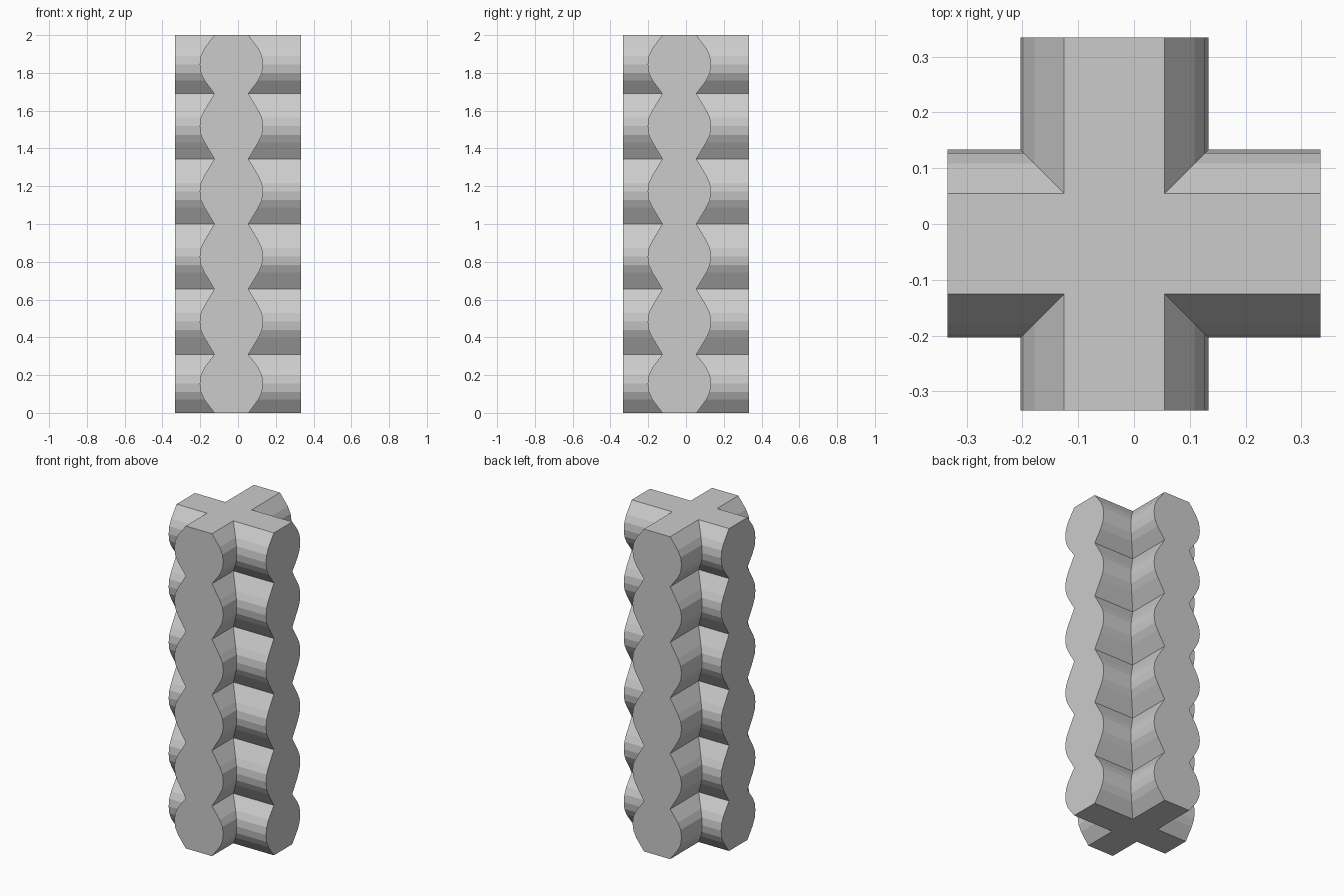
import bpy, bmesh

cube = bpy.data.objects.get("Cube")
if cube:
    bpy.data.objects.remove(cube, do_unlink=True)

REACH = 0.334      # arm ends, from the origin
CENTRE = -0.035    # the arms sit slightly off centre
NECK = 0.09        # half width of an arm at the grooves
GROOVES = [0, 0.31, 0.655, 1.0, 1.345, 1.69, 2.0]
BULGE = [(-0.085, 0.143), (-0.045, 0.162), (0, 0.168), (0.045, 0.162), (0.085, 0.143)]

# Scalloped edge profile: (height, half width)
profile = [(GROOVES[0], NECK)]
for low, high in zip(GROOVES, GROOVES[1:]):
    mid = (low + high) / 2
    profile += [(mid + dz, half) for dz, half in BULGE]
    profile.append((high, NECK))


def cross_ring(bm, z, half):
    """Plus-shaped outline, counter-clockwise."""
    a, b, r = CENTRE - half, CENTRE + half, REACH
    outline = [(b, b), (b, r), (a, r), (a, b), (-r, b), (-r, a),
               (a, a), (a, -r), (b, -r), (b, a), (r, a), (r, b)]
    return [bm.verts.new((x, y, z)) for x, y in outline]


# Loft the plus outline up the profile
bm = bmesh.new()
rings = [cross_ring(bm, z, half) for z, half in profile]
for lower, upper in zip(rings, rings[1:]):
    for i in range(len(lower)):
        j = (i + 1) % len(lower)
        bm.faces.new((lower[i], lower[j], upper[j], upper[i]))
bm.faces.new(rings[-1])
bm.faces.new(rings[0][::-1])

# Merge the flat arm ends into single faces
bmesh.ops.recalc_face_normals(bm, faces=bm.faces)
bmesh.ops.dissolve_limit(bm, angle_limit=0.005, verts=bm.verts, edges=bm.edges)

mesh = bpy.data.meshes.new("scalloped_cross_post")
bm.to_mesh(mesh)
bm.free()
post = bpy.data.objects.new("scalloped_cross_post", mesh)
bpy.context.collection.objects.link(post)

# Plain grey finish
grey = bpy.data.materials.new("light_grey")
grey.use_nodes = True
colour = (0.6, 0.6, 0.6, 1)
grey.diffuse_color = colour
grey.node_tree.nodes["Principled BSDF"].inputs["Base Color"].default_value = colour
mesh.materials.append(grey)
